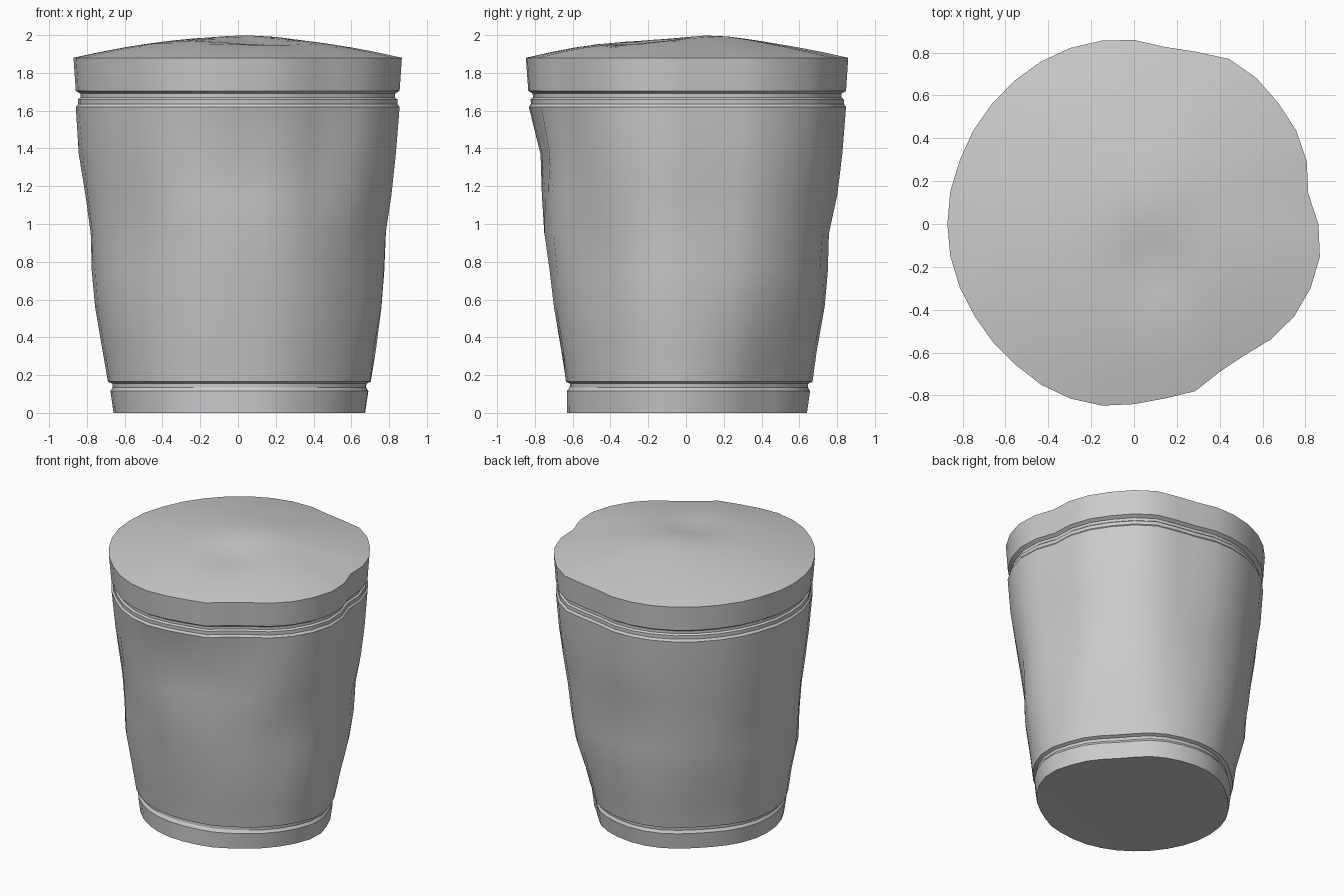
import bpy, bmesh, math, random

if "Cube" in bpy.data.objects:
    bpy.data.objects.remove(bpy.data.objects["Cube"])

random.seed(4)
N = 36
# plan radius every 10 degrees, showing the dented outline of the rim
OUT = [.86, .825, .857, .873, .878, .888, .888, .854, .838, .858, .868, .873, .873, .87,
       .867, .867, .865, .87, .87, .87, .865, .86, .86, .86, .867, .867, .86, .84,
       .826, .83, .797, .80, .835, .862, .876, .88]
# local dents (negative depth bulges): angle, z, angular width, height width, depth
DENTS = [(275, 1.3, 26, .2, .062), (268, .6, 32, .33, .035), (270, .2, 35, .16, .025),
         (312, 1.35, 12, .13, .02), (325, .7, 14, .35, .025), (225, 1.15, 22, .5, .02),
         (42, .1, 22, .4, .065), (90, .93, 16, .14, .018), (135, .15, 22, .5, .032),
         (10, 1.1, 12, .2, .012), (180, 1.0, 14, .14, .006), (355, .1, 18, .6, -.02)]


def radius(i, r, z):
    # rim dents fade towards the foot
    s = min(1, .35 + .65 * max(0, z - .5) / 1.1)
    a0 = math.radians(i * 10)
    rr = r * (1 + s * (OUT[i] / .873 - 1))
    rr *= 1 - .022 * (1 - s) / .65 * math.sin(a0) ** 2
    for a, dz, wa, wz, d in DENTS:
        da = (i * 10 - a + 180) % 360 - 180
        rr -= d * math.exp(-(da / wa) ** 2 - ((z - dz) / wz) ** 2)
    return rr


def dome(x, y, t):
    z = 1.88 + .113 * (1 - t ** 1.8)
    z += .012 * math.exp(-((x - .1) ** 2 + (y - .17) ** 2) / .05)
    z -= .03 * math.exp(-((x - .08) ** 2 + (y + .2) ** 2) / .04)
    return min(z, 2.0)


def loft(name, rings, cap_bottom=None, cap_top=None):
    bm = bmesh.new()
    loops = [[bm.verts.new(p) for p in ring] for ring in rings]
    for a, b in zip(loops, loops[1:]):
        for i in range(N):
            j = (i + 1) % N
            bm.faces.new((a[i], a[j], b[j], b[i]))
    for loop, tip, flip in ((loops[0], cap_bottom, True), (loops[-1], cap_top, False)):
        if tip:
            c = bm.verts.new(tip)
            for i in range(N):
                e = (loop[i], loop[(i + 1) % N])
                bm.faces.new((e[1], e[0], c) if flip else (e[0], e[1], c))
    me = bpy.data.meshes.new(name)
    bm.to_mesh(me)
    bm.free()
    ob = bpy.data.objects.new(name, me)
    bpy.context.collection.objects.link(ob)
    bpy.ops.object.select_all(action='DESELECT')
    ob.select_set(True)
    bpy.context.view_layer.objects.active = ob
    bpy.ops.object.shade_smooth_by_angle(angle=math.radians(28))


def ring(r, z, jitter=0):
    pts = []
    for i in range(N):
        a = math.radians(i * 10)
        rr = radius(i, r, z) + random.uniform(-jitter, jitter)
        pts.append((rr * math.cos(a), rr * math.sin(a), z))
    return pts


# tapered can: foot, lower groove, dented wall, upper groove and rim band
PROFILE = [(.66, 0), (.677, .115), (.665, .135), (.667, .155), (.69, .165), (.715, .33),
           (.758, .56), (.773, .75), (.788, .95), (.815, 1.15), (.842, 1.37), (.862, 1.62),
           (.85, 1.635), (.85, 1.66), (.838, 1.67), (.838, 1.69), (.862, 1.705), (.874, 1.88)]
wall = [ring(r, z, .005 if .3 < z < 1.5 else 0) for r, z in PROFILE]
loft("can_body", wall, cap_bottom=(0, 0, .01))

# bulging, dented top
top = [wall[-1]]
for t in (.85, .7, .55, .42, .28, .14):
    top.append([(x * t, y * t, dome(x * t, y * t, t)) for x, y, z in wall[-1]])
loft("domed_top", top, cap_top=(0, 0, dome(0, 0, 0)))
